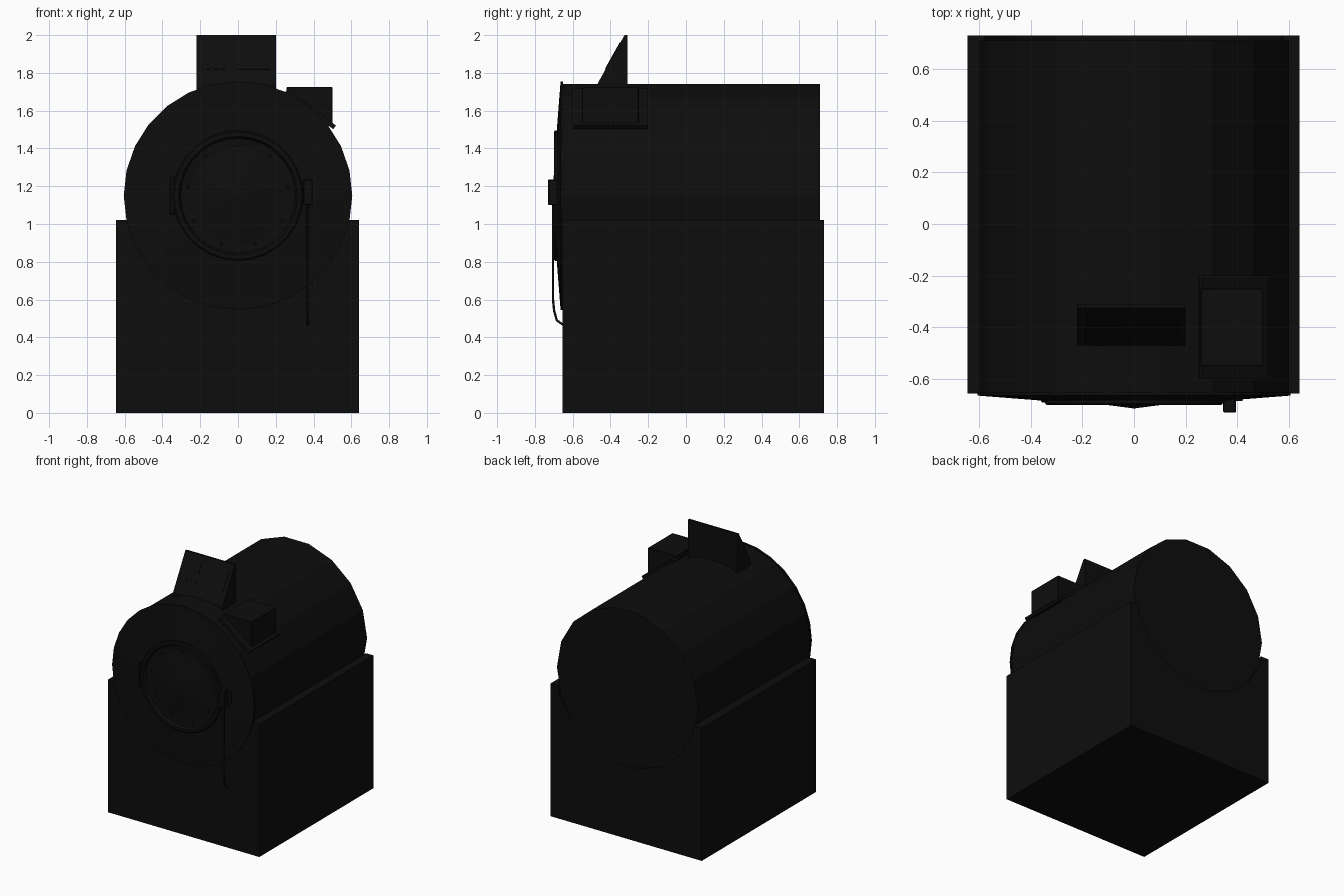
import bpy, bmesh, math
from mathutils import Vector, Matrix

if "Cube" in bpy.data.objects:
    bpy.data.objects.remove(bpy.data.objects["Cube"])

AXIS_Z = 1.15  # height of the drum axis

black = bpy.data.materials.new("black_enamel")
black.use_nodes = True
BLACK = (0.004, 0.004, 0.004, 1)
black.diffuse_color = BLACK
black.node_tree.nodes["Principled BSDF"].inputs["Base Color"].default_value = BLACK


def finish(name, bm):
    bmesh.ops.recalc_face_normals(bm, faces=bm.faces)
    mesh = bpy.data.meshes.new(name)
    bm.to_mesh(mesh)
    bm.free()
    mesh.materials.append(black)
    obj = bpy.data.objects.new(name, mesh)
    bpy.context.scene.collection.objects.link(obj)
    return obj


def box(name, low, high, bevel=0):
    low, high = Vector(low), Vector(high)
    bm = bmesh.new()
    bmesh.ops.create_cube(bm, size=1)
    for v in bm.verts:
        v.co = (low + high) / 2 + v.co * (high - low)
    if bevel:
        bmesh.ops.bevel(bm, geom=bm.edges[:], offset=bevel, segments=1, affect='EDGES')
    return finish(name, bm)


def lathe(name, profile, sides):
    """Spin (radius, y) points around the drum axis."""
    bm = bmesh.new()
    rings = []
    for r, y in profile:
        if r == 0:
            rings.append([bm.verts.new((0, y, AXIS_Z))] * sides)
        else:
            angles = [math.tau * i / sides for i in range(sides)]
            rings.append([bm.verts.new((r * math.cos(a), y, AXIS_Z + r * math.sin(a)))
                          for a in angles])
    for a, b in zip(rings, rings[1:]):
        for i in range(sides):
            j = (i + 1) % sides
            bm.faces.new(list(dict.fromkeys((a[i], a[j], b[j], b[i]))))
    return finish(name, bm)


def extrude_x(name, outline, x0, x1):
    """Extrude a (y, z) outline along x."""
    bm = bmesh.new()
    face = bm.faces.new([bm.verts.new((x0, y, z)) for y, z in outline])
    moved = bmesh.ops.extrude_face_region(bm, geom=[face])["geom"]
    bmesh.ops.translate(bm, vec=(x1 - x0, 0, 0),
                        verts=[g for g in moved if isinstance(g, bmesh.types.BMVert)])
    return finish(name, bm)


# Cabinet with a shallow round recess for the drum at the back
cabinet = box("cabinet", (-0.645, -0.655, 0), (0.64, 0.73, 1.02))
cutter = lathe("recess_cutter", [(0, 0.708), (0.6, 0.708), (0.6, 0.8), (0, 0.8)], 18)
cutter.hide_render = True
cutter.hide_viewport = True
cut = cabinet.modifiers.new("drum_recess", 'BOOLEAN')
cut.operation = 'DIFFERENCE'
cut.object = cutter
cut.solver = 'EXACT'

# Drum housing
lathe("drum_housing", [(0, -0.652), (0.6, -0.652), (0.6, 0.71), (0, 0.71)], 18)

# Door: front plate, raised ring and shallow conical window
lathe("front_plate", [(0, -0.65), (0.605, -0.65), (0.605, -0.664), (0.58, -0.666),
                      (0.35, -0.684), (0, -0.67)], 28)
lathe("door_ring", [(0.345, -0.67), (0.345, -0.694), (0.337, -0.7), (0.315, -0.7),
                    (0.3, -0.676), (0.3, -0.67)], 28)
lathe("door_window", [(0.305, -0.674), (0, -0.714)], 28)

# Bolts around the window
for i in range(9):
    a = math.radians(90 + 40 * i)
    bm = bmesh.new()
    bmesh.ops.create_cone(bm, cap_ends=True, segments=6, radius1=0.012, radius2=0.009, depth=0.01,
                          matrix=Matrix.Translation((0.27 * math.cos(a), -0.681,
                                                     AXIS_Z + 0.27 * math.sin(a)))
                          @ Matrix.Rotation(math.pi / 2, 4, 'X'))
    finish("window_bolt", bm)

# Hinge, latch and the long curved lever
box("door_hinge", (-0.36, -0.69, 1.05), (-0.335, -0.67, 1.25), 0.005)
box("latch_block", (0.345, -0.73, 1.1), (0.395, -0.675, 1.235), 0.004)
box("latch_plate", (0.39, -0.685, 1.13), (0.42, -0.67, 1.22))
curve = bpy.data.curves.new("door_lever", 'CURVE')
curve.dimensions = '3D'
curve.bevel_depth = 0.007
curve.bevel_resolution = 1
curve.use_fill_caps = True
path = [(-0.704, 1.12), (-0.704, 0.6), (-0.698, 0.54), (-0.684, 0.49), (-0.65, 0.466)]
spline = curve.splines.new('POLY')
spline.points.add(len(path) - 1)
for point, (y, z) in zip(spline.points, path):
    point.co = (0.37, y, z, 1)
curve.materials.append(black)
bpy.context.scene.collection.objects.link(bpy.data.objects.new("door_lever", curve))

# Sloped control panel on top
extrude_x("control_panel", [(-0.47, 1.74), (-0.47, 1.66), (-0.31, 1.66), (-0.31, 2.0),
                            (-0.325, 2.0)], -0.22, 0.2)


def panel_plate(name, x0, x1, t0, t1):
    """Thin plate on the slope; t runs from its foot (0) to its top (1)."""
    foot, top = Vector((-0.47, 1.74)), Vector((-0.325, 2.0))
    out = Vector((-0.87, 0.49)) * 0.004
    a, b = foot.lerp(top, t0), foot.lerp(top, t1)
    extrude_x(name, [a, b, b + out, a + out], x0, x1)


panel_plate("display_plate", -0.18, -0.06, 0.55, 0.85)
panel_plate("label_plate", 0.0, 0.17, 0.3, 0.85)
for i in range(3):
    panel_plate("panel_button", -0.17 + 0.04 * i, -0.145 + 0.04 * i, 0.3, 0.4)

# Soap hopper on a tilted flange
box("soap_hopper", (0.258, -0.55, 1.52), (0.5, -0.25, 1.725), 0.003)
flange = box("hopper_flange", (-0.16, -0.2, -0.012), (0.16, 0.2, 0.012))
flange.location = (0.385, -0.4, 1.61)
flange.rotation_euler.y = math.radians(38)
